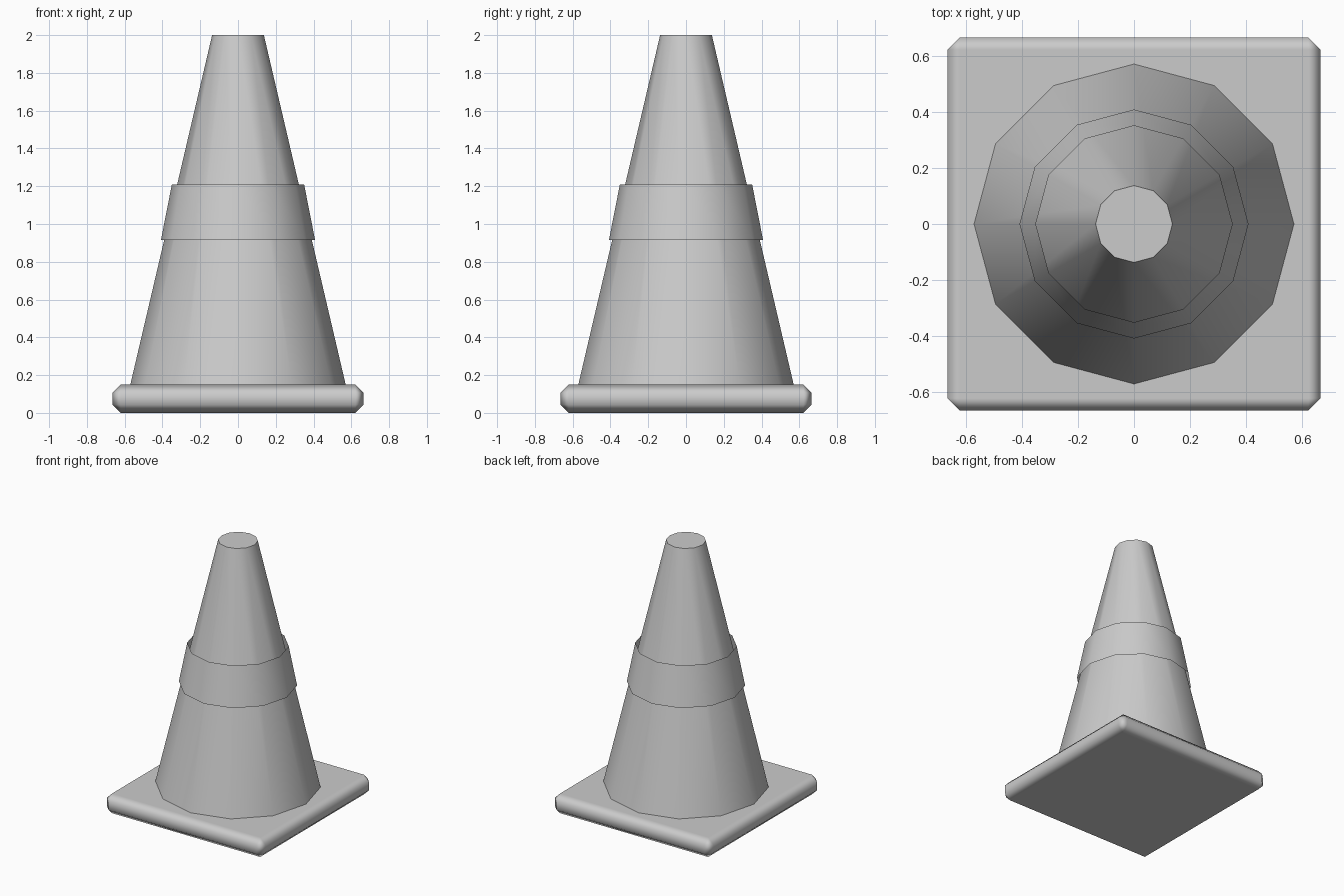
import bpy

default_cube = bpy.data.objects.get("Cube")
if default_cube:
    bpy.data.objects.remove(default_cube, do_unlink=True)

SIDES = 12
BASE_TOP = 0.15

grey = bpy.data.materials.new("light_grey")
grey.use_nodes = True
grey.diffuse_color = (0.6, 0.6, 0.6, 1)
for node in grey.node_tree.nodes:
    if node.type == 'BSDF_PRINCIPLED':
        node.inputs["Base Color"].default_value = (0.6, 0.6, 0.6, 1)


def tapered(name, r_low, r_high, z_low, z_high, fill):
    """Smooth twelve-sided taper, capped or open."""
    bpy.ops.mesh.primitive_cone_add(
        vertices=SIDES, radius1=r_low, radius2=r_high, depth=z_high - z_low,
        end_fill_type=fill, location=(0, 0, (z_low + z_high) / 2))
    obj = bpy.context.object
    obj.name = name
    obj.data.materials.append(grey)
    bpy.ops.object.shade_smooth_by_angle(angle=0.7)
    return obj


# Square base slab with chamfered edges, flat faces blended into the chamfers
bpy.ops.mesh.primitive_cube_add(size=1, location=(0, 0, BASE_TOP / 2))
base = bpy.context.object
base.name = "base"
base.scale = (1.33, 1.33, BASE_TOP)
bpy.ops.object.transform_apply(location=False, rotation=False, scale=True)
base.data.materials.append(grey)
bpy.ops.object.shade_smooth()
bevel = base.modifiers.new("chamfer", 'BEVEL')
bevel.width = 0.044
bevel.segments = 1
bevel.limit_method = 'NONE'
weighted = base.modifiers.new("flat_faces", 'WEIGHTED_NORMAL')
weighted.weight = 100

# Cone body with a flat tip, and the open sleeve around it
tapered("cone_body", 0.57, 0.137, BASE_TOP, 2.0, 'NGON')
tapered("sleeve_band", 0.408, 0.35, 0.915, 1.21, 'NOTHING')
